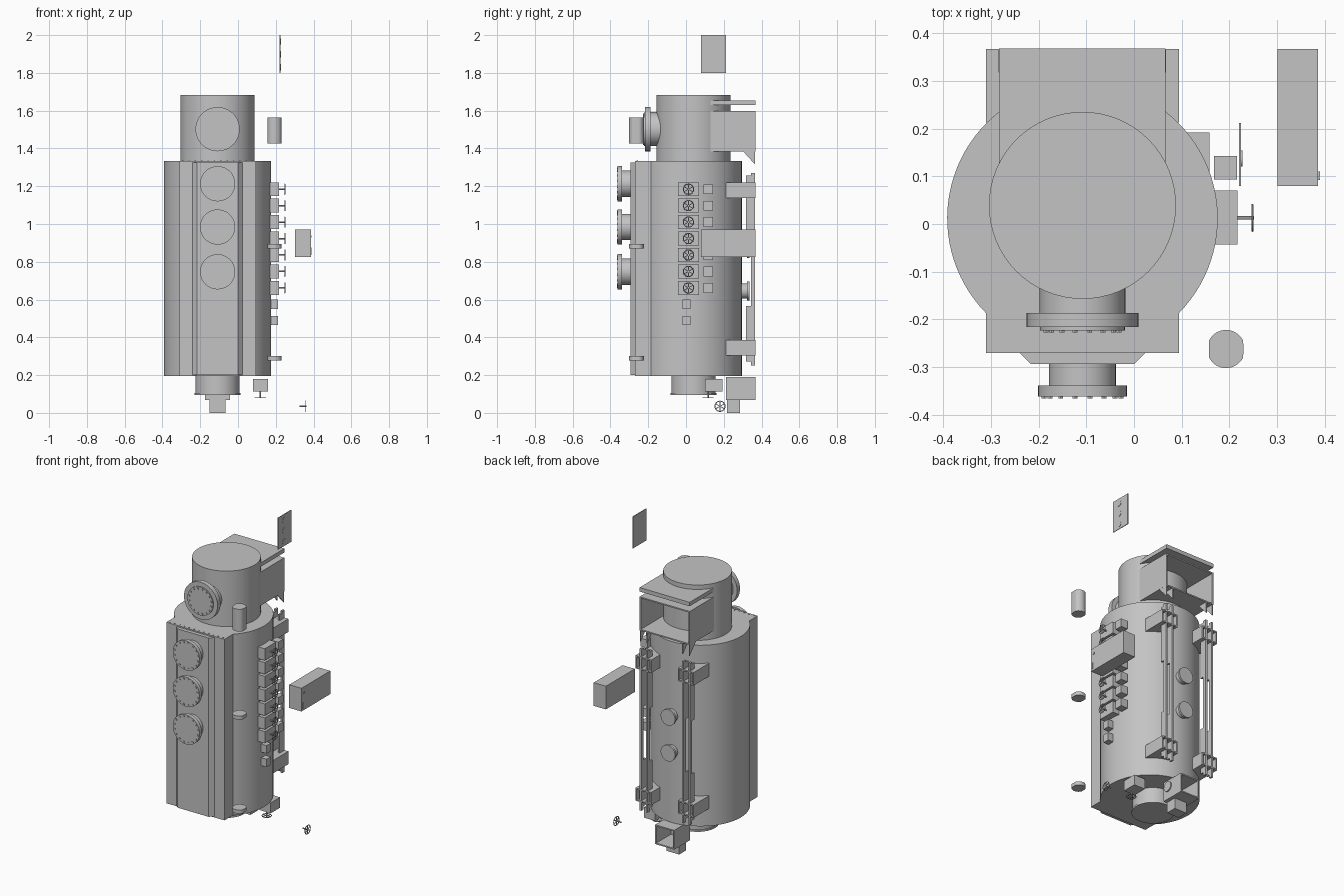
import bpy, bmesh, math
from mathutils import Matrix, Vector

if "Cube" in bpy.data.objects:
    bpy.data.objects.remove(bpy.data.objects["Cube"])

GREY = bpy.data.materials.new("steel_grey")
GREY.diffuse_color = (0.55, 0.55, 0.55, 1)
GREY.use_nodes = True
GREY.node_tree.nodes["Principled BSDF"].inputs["Base Color"].default_value = GREY.diffuse_color
CX, CY, TY = -0.108, 0.012, 0.039      # vessel axis, turret axis
ROT = {'X': Matrix.Rotation(math.pi / 2, 4, 'Y'),
       'Y': Matrix.Rotation(math.pi / 2, 4, 'X'),
       'Z': Matrix.Identity(4)}


def finish(name, bm):
    bmesh.ops.recalc_face_normals(bm, faces=bm.faces)
    me = bpy.data.meshes.new(name)
    bm.to_mesh(me)
    bm.free()
    ob = bpy.data.objects.new(name, me)
    bpy.context.collection.objects.link(ob)
    me.materials.append(GREY)
    bpy.ops.object.select_all(action='DESELECT')
    ob.select_set(True)
    bpy.context.view_layer.objects.active = ob
    bpy.ops.object.shade_smooth_by_angle(angle=math.radians(30))
    return ob


def add_box(bm, x0, x1, y0, y1, z0, z1):
    m = Matrix.Translation(((x0 + x1) / 2, (y0 + y1) / 2, (z0 + z1) / 2))
    bmesh.ops.create_cube(bm, size=1, matrix=m @ Matrix.Diagonal((x1 - x0, y1 - y0, z1 - z0, 1)))


def add_cyl(bm, c, r, a, b, axis, n=48):
    """Cylinder spanning a..b along axis; c holds the centre, its axis entry is ignored."""
    p = Vector(c)
    p['XYZ'.index(axis)] = (a + b) / 2
    bmesh.ops.create_cone(bm, cap_ends=True, segments=n, radius1=r, radius2=r,
                          depth=abs(b - a), matrix=Matrix.Translation(p) @ ROT[axis])


def box(name, *d):
    bm = bmesh.new()
    add_box(bm, *d)
    return finish(name, bm)


def cyl(name, *a, **k):
    bm = bmesh.new()
    add_cyl(bm, *a, **k)
    return finish(name, bm)


def prism(name, pts, vec):
    """Closed 3D outline pushed along a vector."""
    bm = bmesh.new()
    f = bm.faces.new([bm.verts.new(p) for p in pts])
    ext = bmesh.ops.extrude_face_region(bm, geom=[f], use_keep_orig=True)
    bmesh.ops.translate(bm, vec=vec, verts=[v for v in ext['geom'] if isinstance(v, bmesh.types.BMVert)])
    return finish(name, bm)


def open_duct(name, x0, x1, y0, y1, z0, z1, t=0.008):
    """Four walls, open towards the back."""
    bm = bmesh.new()
    add_box(bm, x0, x0 + t, y0, y1, z0, z1)
    add_box(bm, x1 - t, x1, y0, y1, z0, z1)
    add_box(bm, x0 + t, x1 - t, y0, y1, z0, z0 + t)
    add_box(bm, x0 + t, x1 - t, y0, y1, z1 - t, z1)
    return finish(name, bm)


def handwheel(name, loc, axis, stem, r=0.027, t=0.0025):
    """Rim, six spokes and a stem running to -stem along the axis."""
    bm = bmesh.new()
    rows = []
    for i in range(24):
        a = math.tau * i / 24
        rows.append([bm.verts.new(((r + t * math.cos(b)) * math.cos(a),
                                   (r + t * math.cos(b)) * math.sin(a), t * math.sin(b)))
                     for b in [math.tau * j / 6 for j in range(6)]])
    for i in range(24):
        for j in range(6):
            p, q, k = rows[i], rows[(i + 1) % 24], (j + 1) % 6
            bm.faces.new((p[j], q[j], q[k], p[k]))
    for i in range(3):
        m = Matrix.Rotation(math.pi * i / 3, 4, 'Z') @ Matrix.Diagonal((2 * r, 0.004, 0.003, 1))
        bmesh.ops.create_cube(bm, size=1, matrix=m)
    lo, hi = sorted((-stem, math.copysign(0.004, stem)))
    add_cyl(bm, (0, 0, 0), 0.004, lo, hi, 'Z', 12)
    bm.transform(Matrix.Translation(loc) @ ROT[axis])
    return finish(name, bm)


def bolt_ring(name, x, y, z, r, n, depth, size=0.006):
    bm = bmesh.new()
    for i in range(n):
        a = math.tau * (i + 0.5) / n
        add_cyl(bm, (x + r * math.cos(a), 0, z + r * math.sin(a)), size, y - depth, y + 0.004, 'Y', 6)
    return finish(name, bm)


# vessel: round shell running into a flat front chest
R, HALF = 0.2835, 0.2025
a0 = -math.acos(HALF / R)
a1 = math.pi - a0
arc = [(CX + R * math.cos(a0 + (a1 - a0) * i / 72), CY + R * math.sin(a0 + (a1 - a0) * i / 72), 0.194)
       for i in range(73)]
prism("vessel_shell", arc + [(CX - HALF, -0.27, 0.194), (CX + HALF, -0.27, 0.194)], (0, 0, 1.14))
prism("front_plate", [(CX + x, y, 0.20) for x, y in
                      ((-0.133, -0.269), (-0.109, -0.293), (0.109, -0.293), (0.133, -0.269))], (0, 0, 1.126))
bm = bmesh.new()
for i in range(12):
    add_cyl(bm, (CX - 0.185 + 0.37 * i / 11, -0.258, 0), 0.004, 1.33, 1.337, 'Z', 6)
finish("chest_top_bolts", bm)

# manholes on the front
for i, z in enumerate((1.213, 0.984, 0.747)):
    cyl(f"manhole_neck_{i}", (CX, 0, z), 0.07, -0.341, -0.29, 'Y')
    cyl(f"manhole_flange_{i}", (CX, 0, z), 0.093, -0.362, -0.339, 'Y')
    bolt_ring(f"manhole_bolts_{i}", CX, -0.362, z, 0.082, 16, 0.004)

# turret with front nozzle
cyl("turret", (CX, TY, 0), 0.196, 1.33, 1.683, 'Z', n=64)
cyl("turret_neck", (CX, 0, 1.502), 0.09, -0.19, -0.12, 'Y')
cyl("turret_flange", (CX, 0, 1.502), 0.117, -0.216, -0.187, 'Y')
cyl("turret_cover", (CX, 0, 1.502), 0.089, -0.223, -0.215, 'Y')
bolt_ring("turret_bolts", CX, -0.223, 1.502, 0.078, 16, 0.004)

# rear duct and its roof
open_duct("rear_duct", -0.283, 0.066, 0.127, 0.367, 1.385, 1.597)
box("duct_roof", -0.283, 0.066, 0.13, 0.368, 1.63, 1.655)

# bottom nozzle and rear outlet
cyl("bottom_neck", (CX, TY, 0), 0.117, 0.10, 0.196, 'Z')
cyl("bottom_flange", (CX, TY, 0), 0.122, 0.094, 0.105, 'Z')
open_duct("outlet_box", -0.175, -0.042, 0.212, 0.367, 0.068, 0.19)
box("outlet_wall", -0.17, -0.047, 0.213, 0.221, 0.07, 0.188)
cyl("outlet_port", (0, 0.252, 0.148), 0.031, -0.045, -0.036, 'X', n=32)
box("outlet_foot", -0.152, -0.065, 0.216, 0.285, 0.0, 0.07)

# rear rails, rail brackets and gussets under the duct
for side, s in (("left", -1), ("right", 1)):
    xo, xi = CX + s * HALF, CX + s * 0.0925
    xc = (xo + xi) / 2
    for lvl, z0, z1 in (("upper", 1.138, 1.22), ("lower", 0.305, 0.386)):
        open_duct(f"{side}_{lvl}_bracket", min(xo, xi), max(xo, xi), 0.213, 0.367, z0, z1)
    bm = bmesh.new()
    for d in (-0.022, 0.022):
        add_box(bm, xc + d - 0.006, xc + d + 0.006, 0.343, 0.365, 0.25, 1.27)
        for z0, z1 in ((0.272, 0.565), (0.9, 1.257)):
            add_box(bm, xc + d - 0.006, xc + d + 0.006, 0.318, 0.344, z0, z1)
    finish(f"{side}_rail", bm)
    for k, d in enumerate((-0.026, 0.02)):
        prism(f"{side}_gusset_{k}", [(xc + d, 0.30, 1.387), (xc + d, 0.366, 1.387), (xc + d, 0.366, 1.315)],
              (0.006, 0, 0))

# rear ports
for i, z in enumerate((0.645, 0.87)):
    cyl(f"rear_port_neck_{i}", (CX, 0, z), 0.04, 0.285, 0.325, 'Y')
    cyl(f"rear_port_flange_{i}", (CX, 0, z), 0.05, 0.322, 0.335, 'Y')

# sampling valves down the right side
for i in range(7):
    z = 1.184 - 0.087 * i
    box(f"valve_box_{i}", 0.165, 0.217, -0.043, 0.07, z - 0.037, z + 0.037)
    handwheel(f"valve_wheel_{i}", (0.248, 0.013, z), 'X', 0.034)
    box(f"junction_box_{i}", 0.168, 0.216, 0.093, 0.143, z - 0.026, z + 0.026)
for i, z in enumerate((0.575, 0.489)):
    box(f"small_box_{i}", 0.168, 0.212, -0.018, 0.024, z - 0.025, z + 0.025)

# drain valve and loose handwheel
box("drain_box", 0.08, 0.158, 0.10, 0.192, 0.114, 0.18)
handwheel("drain_wheel", (0.118, 0.117, 0.083), 'Z', -0.035)
handwheel("spare_wheel", (0.359, 0.18, 0.035), 'X', 0.034)

# front right canister and its two clamps: round with flattened sides
outline = [(0.193 + max(-0.036, min(0.036, 0.04 * math.cos(a))), -0.262 + 0.04 * math.sin(a))
           for a in [math.tau * (i + 0.5) / 32 for i in range(32)]]
for name, z, h in (("canister", 1.425, 0.14), ("upper_clamp", 0.87, 0.023), ("lower_clamp", 0.278, 0.023)):
    prism(name, [(x, y, z) for x, y in outline], (0, 0, h))

# control cabinet with handle and latch
box("control_cabinet", 0.301, 0.386, 0.08, 0.367, 0.824, 0.97)
box("cabinet_handle", 0.385, 0.39, 0.092, 0.097, 0.835, 0.875)
box("cabinet_latch", 0.385, 0.39, 0.10, 0.11, 0.928, 0.938)

# indicator plate with three lamps
box("indicator_plate", 0.2205, 0.2245, 0.08, 0.212, 1.8, 2.0)
for i, z in enumerate((1.966, 1.899, 1.829)):
    cyl(f"indicator_lamp_{i}", (0, 0.137, z), 0.017, 0.224, 0.227, 'X', n=24)
